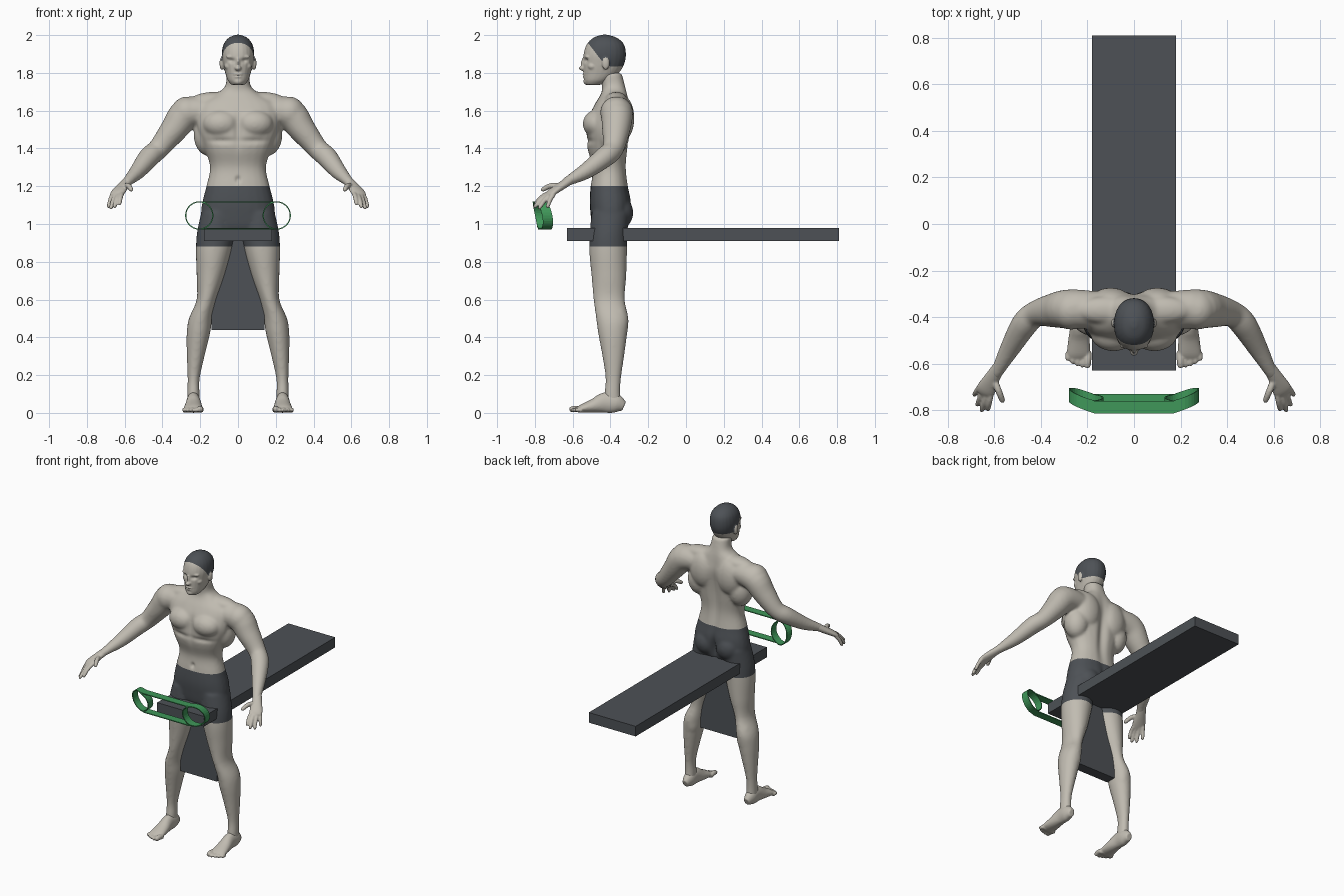
import bpy, bmesh, math
from mathutils import Vector, Matrix

old = bpy.data.objects.get("Cube")
if old:
    bpy.data.objects.remove(old, do_unlink=True)


def material(name, rgb):
    m = bpy.data.materials.new(name)
    m.use_nodes = True
    m.diffuse_color = (*rgb, 1)
    m.node_tree.nodes["Principled BSDF"].inputs["Base Color"].default_value = (*rgb, 1)
    return m


SKIN = material("warm_grey_skin", (0.53, 0.50, 0.44))
DARK = material("dark_slate", (0.075, 0.083, 0.093))
GREEN = material("green", (0.05, 0.31, 0.10))


def add_object(name, mesh, *mats):
    ob = bpy.data.objects.new(name, mesh)
    bpy.context.collection.objects.link(ob)
    for m in mats:
        mesh.materials.append(m)
    return ob


def to_mesh(bm, name):
    mesh = bpy.data.meshes.new(name)
    bm.to_mesh(mesh)
    bm.free()
    return mesh


def spline(rows, steps=4):
    """Catmull-Rom interpolation of section rows."""
    rows = [Vector(r) for r in rows]
    out = []
    for i in range(len(rows) - 1):
        a, b, c, d = rows[max(i - 1, 0)], rows[i], rows[i + 1], rows[min(i + 2, len(rows) - 1)]
        for k in range(steps):
            t = k / steps
            out.append(0.5 * (2 * b + (c - a) * t + (2 * a - 5 * b + 4 * c - d) * t**2
                              + (3 * b - a - 3 * c + d) * t**3))
    return out + [rows[-1]]


def loft(bm, rows, upright=True, mirror=True, power=2.0, sides=24):
    """Closed skin through rows of (x, y, z, radius, radius)."""
    secs = spline(rows)
    for side in ((1, -1) if mirror else (1,)):
        rings = []
        for i, s in enumerate(secs):
            u, v = Vector((1, 0, 0)), Vector((0, 1, 0))
            if not upright:
                t = Vector((secs[min(i + 1, len(secs) - 1)] - secs[max(i - 1, 0)])[:3]).normalized()
                u = t.cross(Vector((0, 0, 1))).normalized()
                v = u.cross(t)
            ring = []
            for k in range(sides):
                a = math.tau * k / sides
                ca, sa = (math.copysign(abs(w) ** (2 / power), w) for w in (math.cos(a), math.sin(a)))
                p = Vector(s[:3]) + u * ca * max(s[3], 0.002) + v * sa * max(s[4], 0.002)
                ring.append(bm.verts.new((p.x * side, p.y, max(p.z, 0))))
            rings.append(ring)
        for r, q in zip(rings, rings[1:]):
            for k in range(sides):
                n = (k + 1) % sides
                bm.faces.new((r[k], r[n], q[n], q[k]))
        bm.faces.new(rings[0][::-1])
        bm.faces.new(rings[-1])


def blob(bm, centre, size, mirror=True):
    """Ellipsoid, doubled across the middle unless it lies on it."""
    for side in ((1, -1) if mirror else (1,)):
        place = Matrix.Translation((centre[0] * side, centre[1], centre[2]))
        bmesh.ops.create_uvsphere(bm, u_segments=20, v_segments=12, radius=1,
                                  matrix=place @ Matrix.Diagonal((*size, 1)))


def fuse(name, bm, voxel, smoothing, dents=(), cuts=(), dark=None):
    """Weld overlapping parts to one smooth skin, press dents, colour by rule."""
    bmesh.ops.recalc_face_normals(bm, faces=bm.faces)
    ob = add_object(name, to_mesh(bm, name))
    rm = ob.modifiers.new("weld", 'REMESH')
    rm.mode, rm.voxel_size = 'VOXEL', voxel
    sm = ob.modifiers.new("soften", 'SMOOTH')
    sm.factor, sm.iterations = 0.5, smoothing
    graph = bpy.context.evaluated_depsgraph_get()
    mesh = bpy.data.meshes.new_from_object(ob.evaluated_get(graph))
    ob.modifiers.clear()
    ob.data = mesh
    mesh.materials.clear()
    mesh.materials.append(SKIN)
    mesh.materials.append(DARK)
    bm = bmesh.new()
    bm.from_mesh(mesh)
    for centre, size, push in dents:
        for v in bm.verts:
            d = sum(((abs(v.co[i]) if i == 0 else v.co[i]) - centre[i])**2 / size[i]**2 for i in range(3))
            if d < 9:
                v.co += Vector(push) * math.exp(-d)
    for point, normal in cuts:
        bmesh.ops.bisect_plane(bm, geom=bm.verts[:] + bm.edges[:] + bm.faces[:],
                               plane_co=point, plane_no=normal, dist=0.0005)
    for f in bm.faces:
        f.smooth = True
        f.material_index = int(bool(dark and dark(f.calc_center_median())))
    bm.to_mesh(mesh)
    bm.free()


# Torso, arms and legs
body = bmesh.new()
loft(body, [(0, -.41, .93, .10, .06), (0, -.405, .98, .17, .09), (0, -.40, 1.05, .195, .105),
            (0, -.40, 1.12, .188, .11), (0, -.405, 1.2, .168, .10), (0, -.405, 1.3, .148, .09),
            (0, -.415, 1.4, .178, .108), (0, -.412, 1.5, .215, .115), (0, -.40, 1.58, .22, .11),
            (0, -.39, 1.64, .20, .09), (0, -.38, 1.69, .115, .07), (0, -.383, 1.73, .068, .062),
            (0, -.40, 1.8, .06, .06)], mirror=False, power=2.3)
loft(body, [(.15, -.37, 1.60, .08, .07), (.27, -.365, 1.585, .085, .085), (.34, -.37, 1.5, .075, .072),
            (.42, -.385, 1.4, .056, .056), (.47, -.43, 1.355, .057, .055), (.53, -.53, 1.28, .044, .043),
            (.58, -.62, 1.23, .03, .027), (.60, -.65, 1.21, .03, .022)], upright=False)
loft(body, [(.105, -.40, 1.06, .09, .10), (.118, -.41, .95, .10, .10), (.13, -.412, .85, .093, .10),
            (.146, -.408, .72, .073, .092), (.167, -.407, .6, .052, .083), (.198, -.39, .5, .062, .086),
            (.21, -.388, .42, .062, .077), (.224, -.385, .3, .047, .058), (.235, -.385, .18, .032, .041),
            (.236, -.39, .1, .033, .043), (.236, -.385, .04, .033, .045)])
blob(body, (.27, -.37, 1.59), (.085, .085, .085))      # shoulder caps
blob(body, (.12, -.37, 1.655), (.13, .06, .045))       # neck-to-shoulder muscles
blob(body, (.088, -.47, 1.53), (.10, .077, .075))      # chest
blob(body, (.10, -.335, 1.56), (.095, .062, .12))      # shoulder blades
blob(body, (.155, -.38, 1.47), (.08, .08, .11))        # flanks
blob(body, (.08, -.36, 1.06), (.085, .082, .09))       # seat muscles
blob(body, (.20, -.36, .47), (.05, .055, .10))         # calves
fuse("body", body, .008, 12,
     dents=[((0, -.28, 1.42), (.03, .08, .2), (0, -.022, 0)),
            ((0, -.54, 1.5), (.02, .06, .09), (0, .014, 0)),
            ((0, -.505, 1.235), (.012, .04, .016), (0, .014, 0)),
            ((0, -.28, 1.04), (.018, .07, .08), (0, -.03, 0)),
            ((.09, -.53, 1.44), (.08, .05, .015), (0, .010, 0))],
     cuts=[((0, 0, .88), (0, 0, 1)), ((0, 0, 1.2), (0, 0, 1))],
     dark=lambda c: .88 < c.z < 1.2 and abs(c.x) < .3)

# Head with close-fitting cap
head = bmesh.new()
loft(head, [(0, -.49, 1.737, .034, .04), (0, -.472, 1.76, .054, .068), (0, -.449, 1.8, .068, .094),
            (0, -.435, 1.85, .08, .109), (0, -.43, 1.9, .086, .112), (0, -.427, 1.95, .077, .099),
            (0, -.428, 1.985, .05, .064), (0, -.43, 2.002, .012, .015)], mirror=False, power=2.15)
blob(head, (0, -.545, 1.825), (.018, .022, .014), False)   # nose tip
blob(head, (0, -.538, 1.85), (.010, .018, .035), False)    # nose bridge
blob(head, (0, -.535, 1.792), (.027, .014, .007), False)   # upper lip
blob(head, (0, -.533, 1.780), (.023, .014, .007), False)   # lower lip
blob(head, (0, -.518, 1.755), (.028, .026, .02), False)    # chin
blob(head, (.033, -.522, 1.885), (.03, .014, .010))        # brows
blob(head, (.05, -.495, 1.835), (.022, .025, .02))         # cheekbones
blob(head, (.086, -.425, 1.85), (.012, .02, .034))         # ears
fuse("head", head, .005, 3,
     dents=[((.033, -.53, 1.865), (.017, .04, .011), (0, .014, 0)),
            ((0, -.54, 1.786), (.022, .03, .003), (0, .005, 0))],
     cuts=[((0, -.52, 1.96), (0, 1.3, 1)), ((0, 0, 1.835), (0, 0, 1))],
     dark=lambda c: c.z > 1.835 and c.z > 1.96 - 1.3 * (c.y + .52) and abs(c.x) < .089)


def digit(bm, base, tip, r, lift):
    base, tip = Vector(base), Vector(tip)
    rows = []
    for t, k in ((0, 1.1), (.5, 1.05), (.9, .9), (1, .4)):
        p = base.lerp(tip, t)
        rows.append((p.x, p.y, p.z + lift * t * (1 - t), r * k, r * k))
    loft(bm, rows, upright=False, sides=12)


# Hands
hands = bmesh.new()
loft(hands, [(.57, -.60, 1.242, .026, .024), (.605, -.655, 1.205, .032, .022),
             (.635, -.71, 1.168, .042, .018), (.646, -.73, 1.15, .036, .012)], upright=False)
tips = [(.628, -.80, 1.10), (.655, -.805, 1.085), (.674, -.78, 1.078), (.687, -.735, 1.085)]
for i, tip in enumerate(tips):
    digit(hands, Vector((.615, -.735, 1.16)).lerp(Vector((.662, -.70, 1.158)), i / 3), tip, .0115, .04)
digit(hands, (.60, -.67, 1.20), (.562, -.765, 1.175), .0135, .06)
fuse("hands", hands, .005, 3)

# Feet
feet = bmesh.new()
loft(feet, [(.236, -.328, .035, .02, .025), (.236, -.37, .05, .036, .05), (.236, -.43, .054, .037, .054),
            (.236, -.49, .037, .045, .037), (.238, -.55, .023, .05, .023), (.238, -.575, .016, .046, .014)],
     upright=False)
for i in range(5):
    x = .198 + .021 * i
    r = .016 if i == 0 else .0115
    digit(feet, (x, -.55, r), (x + .003, -.617 + .004 * i * i / 2, r), r, .02)
fuse("feet", feet, .005, 3)


# Boards
def board(name, low, high):
    bm = bmesh.new()
    low, high = Vector(low), Vector(high)
    bmesh.ops.create_cube(bm, size=1, matrix=Matrix.Translation((low + high) / 2)
                          @ Matrix.Diagonal((*(high - low), 1)))
    add_object(name, to_mesh(bm, name), DARK)


board("bench_board", (-.18, -.63, .91), (.18, .81, .98))
board("upright_board", (-.14, -.43, .44), (.14, -.36, .92))

# Green band: long loop with a ring closed at each end
RADIUS, CENTRE, MID = .072, .205, 1.045


def arc(side, start):
    return [(side * CENTRE + RADIUS * math.cos(a), MID + RADIUS * math.sin(a))
            for a in (start + math.pi * k / 16 for k in range(17))]


def straight(z, sign):
    return [(sign * x, z) for x in (.17, -.17)]


def strip(bm, path):
    pairs = []
    for x, z in path:
        y = -.772 + .35 * max(abs(x) - .17, 0) - .2 * (z - MID)
        pairs.append([bm.verts.new((x, y + dy, z)) for dy in (-.027, .027)])
    for a, b in zip(pairs, pairs[1:]):
        bm.faces.new((a[0], b[0], b[1], a[1]))


right, left = arc(1, -math.pi / 2), arc(-1, math.pi / 2)
band = bmesh.new()
strip(band, right + straight(MID + RADIUS, 1) + left + straight(MID - RADIUS, -1) + right[:1])
strip(band, arc(1, math.pi / 2))
strip(band, arc(-1, -math.pi / 2))
bmesh.ops.remove_doubles(band, verts=band.verts, dist=.0005)
bmesh.ops.recalc_face_normals(band, faces=band.faces)
ring = add_object("green_band", to_mesh(band, "green_band"), GREEN)
thick = ring.modifiers.new("thickness", 'SOLIDIFY')
thick.thickness, thick.offset = .006, 0
